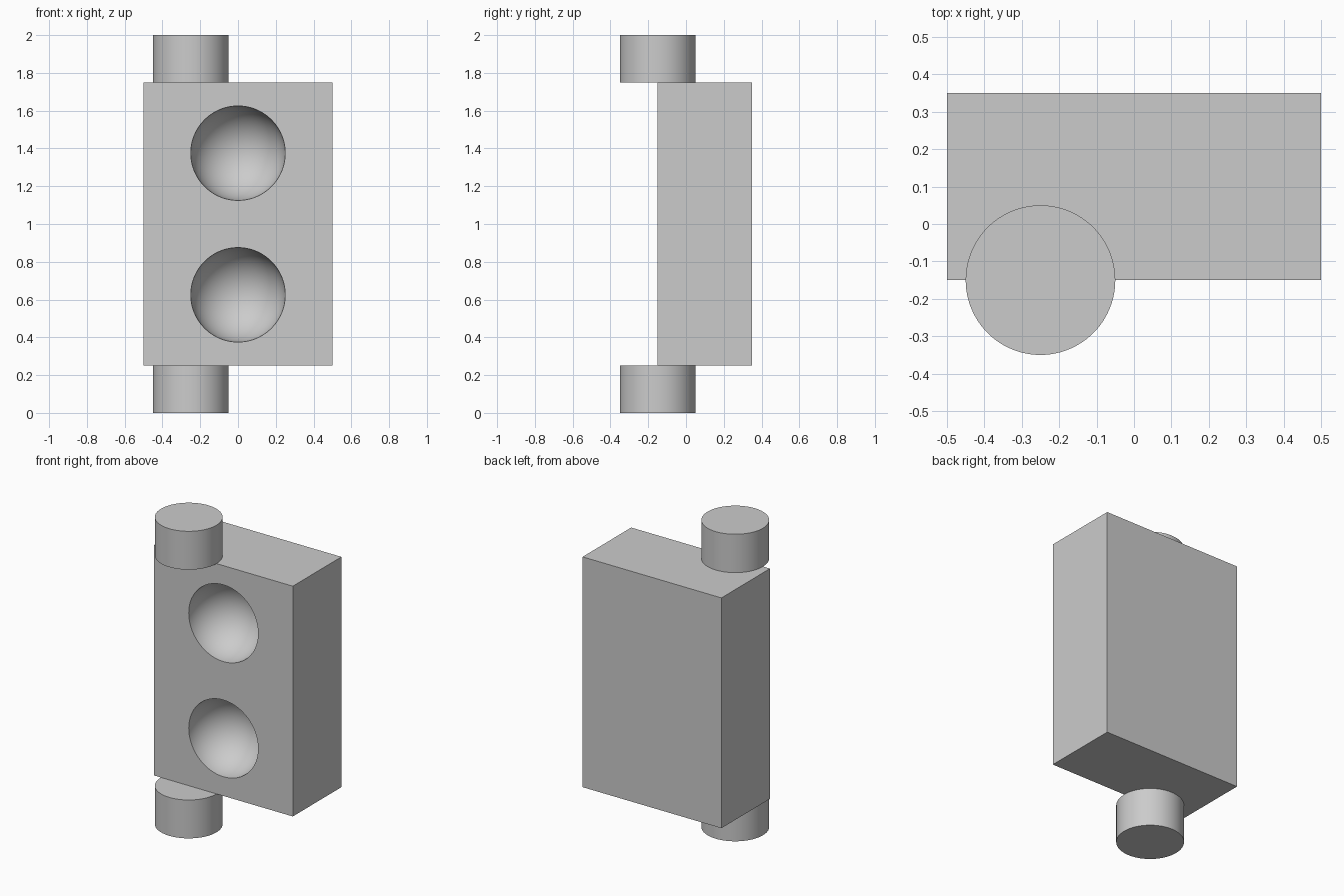
import bpy
import math

default_cube = bpy.data.objects.get("Cube")
if default_cube:
    bpy.data.objects.remove(default_cube, do_unlink=True)

FRONT_Y = -0.15

# Single grey finish
grey = bpy.data.materials.new("plain_grey")
grey.use_nodes = True
colour = (0.6, 0.6, 0.6, 1)
grey.diffuse_color = colour
grey.node_tree.nodes["Principled BSDF"].inputs["Base Color"].default_value = colour


def finish(obj, name):
    obj.name = name
    obj.data.materials.clear()
    obj.data.materials.append(grey)
    bpy.ops.object.select_all(action="DESELECT")
    obj.select_set(True)
    bpy.context.view_layer.objects.active = obj
    bpy.ops.object.shade_smooth_by_angle(angle=math.radians(30))


def add_peg(name, z):
    bpy.ops.mesh.primitive_cylinder_add(
        vertices=96, radius=0.2, depth=0.25, location=(-0.25, FRONT_Y, z))
    finish(bpy.context.object, name)


def carve_bowl(body, z):
    # Ball with its poles along y, centred on the front face
    bpy.ops.mesh.primitive_uv_sphere_add(
        segments=96, ring_count=48, radius=0.25,
        location=(0, FRONT_Y, z), rotation=(math.pi / 2, 0, 0))
    cutter = bpy.context.object
    cutter.hide_render = True
    bpy.ops.object.shade_smooth()
    cut = body.modifiers.new("bowl", "BOOLEAN")
    cut.operation = "DIFFERENCE"
    cut.solver = "EXACT"
    cut.object = cutter
    bpy.ops.object.select_all(action="DESELECT")
    body.select_set(True)
    bpy.context.view_layer.objects.active = body
    bpy.ops.object.modifier_apply(modifier=cut.name)
    bpy.data.objects.remove(cutter, do_unlink=True)


# Main block with two hemispherical bowls in the front
bpy.ops.mesh.primitive_cube_add(size=1, location=(0, 0.1, 1))
block = bpy.context.object
block.scale = (1, 0.5, 1.5)
bpy.ops.object.transform_apply(location=False, rotation=False, scale=True)
for bowl_z in (0.625, 1.375):
    carve_bowl(block, bowl_z)
finish(block, "block")

# Pegs at the bottom and top of the front right edge
add_peg("lower_peg", 0.125)
add_peg("upper_peg", 1.875)
